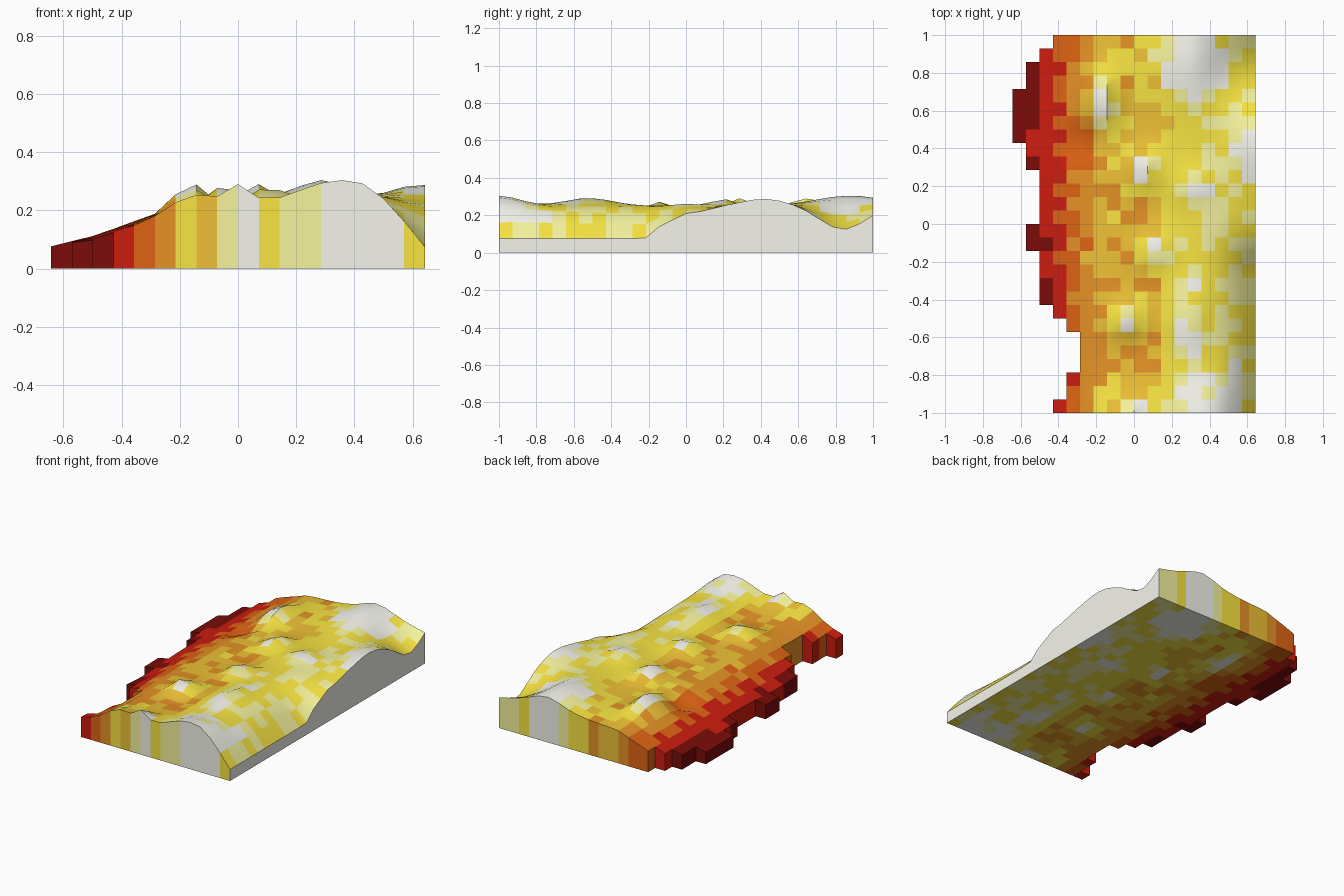
import bpy, bmesh, math, random

if "Cube" in bpy.data.objects:
    bpy.data.objects.remove(bpy.data.objects["Cube"])

random.seed(4)
CELL, NX, NY = 1 / 14, 18, 28
# first filled column of each row, from back to front (ragged left edge)
START = "3211000011222211222234555443"

PALETTE = [("dark_red", (122, 20, 18)), ("red", (204, 34, 22)), ("rust", (222, 100, 26)),
           ("orange", (228, 145, 42)), ("amber", (238, 192, 56)), ("yellow", (248, 228, 68)),
           ("pale_yellow", (246, 244, 156)), ("white", (245, 245, 236))]
LIMITS = [0.11, 0.145, 0.183, 0.212, 0.232, 0.259, 0.274]

# cross-section of the land from left to right
SLOPE = [(-0.65, 0.075), (-0.5, 0.112), (-0.43, 0.136), (-0.36, 0.162), (-0.28, 0.188),
         (-0.21, 0.212), (-0.14, 0.218), (0.0, 0.218), (0.1, 0.224), (0.21, 0.242),
         (0.28, 0.25), (0.65, 0.252)]
# how strongly the front-right valley is carved along y
VALLEY = [(-1, 1), (-0.22, 1), (-0.14, 0.62), (0, 0.24), (0.06, 0.2), (0.2, 0.03), (0.3, 0), (1, 0)]
# hills and hollows: x, y, width x, width y, height
HILLS = [(-0.165, 0.65, 0.065, 0.15, 0.08), (0.06, 0.29, 0.07, 0.1, 0.07),
         (0.10, -0.14, 0.065, 0.08, 0.06), (-0.04, -0.5, 0.065, 0.08, 0.075),
         (0.32, 0.2, 0.09, 0.08, 0.042), (0.28, -0.52, 0.08, 0.18, 0.042),
         (0.30, 0.88, 0.15, 0.26, 0.055), (0.37, -1.0, 0.19, 0.16, 0.054),
         (0.0, -1.0, 0.06, 0.08, 0.07), (-0.15, -1.0, 0.08, 0.12, 0.036),
         (0.62, 0.42, 0.1, 0.16, 0.038), (-0.26, 0.43, 0.08, 0.07, -0.045),
         (0.0, -0.66, 0.15, 0.06, -0.014), (0.54, -0.75, 0.06, 0.3, 0.028),
         (0.05, 0.85, 0.12, 0.2, 0.015), (0.42, 0.0, 0.09, 0.1, 0.012),
         (-0.36, -0.75, 0.09, 0.3, -0.028), (-0.47, -0.25, 0.09, 0.22, -0.02)]


def lerp(table, t):
    for (a, va), (b, vb) in zip(table, table[1:]):
        if t <= b:
            return va + (vb - va) * (t - a) / (b - a)
    return table[-1][1]


def land(x, y):
    return lerp(SLOPE, x) + sum(a * math.exp(-((x - cx) / sx) ** 2 - ((y - cy) / sy) ** 2)
                                for cx, cy, sx, sy, a in HILLS)


def height(x, y):
    z = land(x, y)
    t = max(0, (x - 0.4) / 0.243)
    z -= (z - 0.075) * lerp(VALLEY, y) * t ** 1.6
    # back-right valley
    t = max(0, (x - 0.3) / 0.343)
    z -= 0.128 * t ** 1.4 * math.exp(-((y - 0.84) / 0.17) ** 2)
    return max(z, 0.075)


def band(x, y):
    z = land(x, y) + random.uniform(-0.016, 0.016)
    return sum(z > lim for lim in LIMITS)


mesh = bpy.data.meshes.new("terrain_block")
terrain = bpy.data.objects.new("terrain_block", mesh)
bpy.context.collection.objects.link(terrain)
for name, rgb in PALETTE:
    m = bpy.data.materials.new(name)
    m.diffuse_color = [(c / 255) ** 2.2 for c in rgb] + [1]
    m.use_nodes = True
    m.node_tree.nodes["Principled BSDF"].inputs["Base Color"].default_value = m.diffuse_color
    mesh.materials.append(m)

bm = bmesh.new()
verts = {}


def vert(i, j, top):
    if (i, j, top) not in verts:
        x, y = (i - NX / 2) * CELL, (j - NY / 2) * CELL
        verts[i, j, top] = bm.verts.new((x, y, height(x, y) if top else 0))
    return verts[i, j, top]


def filled(i, j):
    return 0 <= j < NY and int(START[NY - 1 - j]) <= i < NX


# each cell: top, underside, and a wall wherever it has no neighbour
for j in range(NY):
    for i in range(NX):
        if not filled(i, j):
            continue
        mat = band((i + 0.5 - NX / 2) * CELL, (j + 0.5 - NY / 2) * CELL)
        ring = [(i, j), (i + 1, j), (i + 1, j + 1), (i, j + 1)]
        bm.faces.new([vert(*p, 1) for p in ring]).material_index = mat
        bm.faces.new([vert(*p, 0) for p in reversed(ring)]).material_index = mat
        for k, (di, dj) in enumerate([(0, -1), (1, 0), (0, 1), (-1, 0)]):
            if not filled(i + di, j + dj):
                a, b = ring[k], ring[(k + 1) % 4]
                wall = bm.faces.new([vert(*a, 0), vert(*b, 0), vert(*b, 1), vert(*a, 1)])
                wall.material_index = 7 if di == 1 else mat
bm.to_mesh(mesh)
bm.free()

bpy.context.view_layer.objects.active = terrain
terrain.select_set(True)
bpy.ops.object.shade_smooth_by_angle(angle=math.radians(38))
